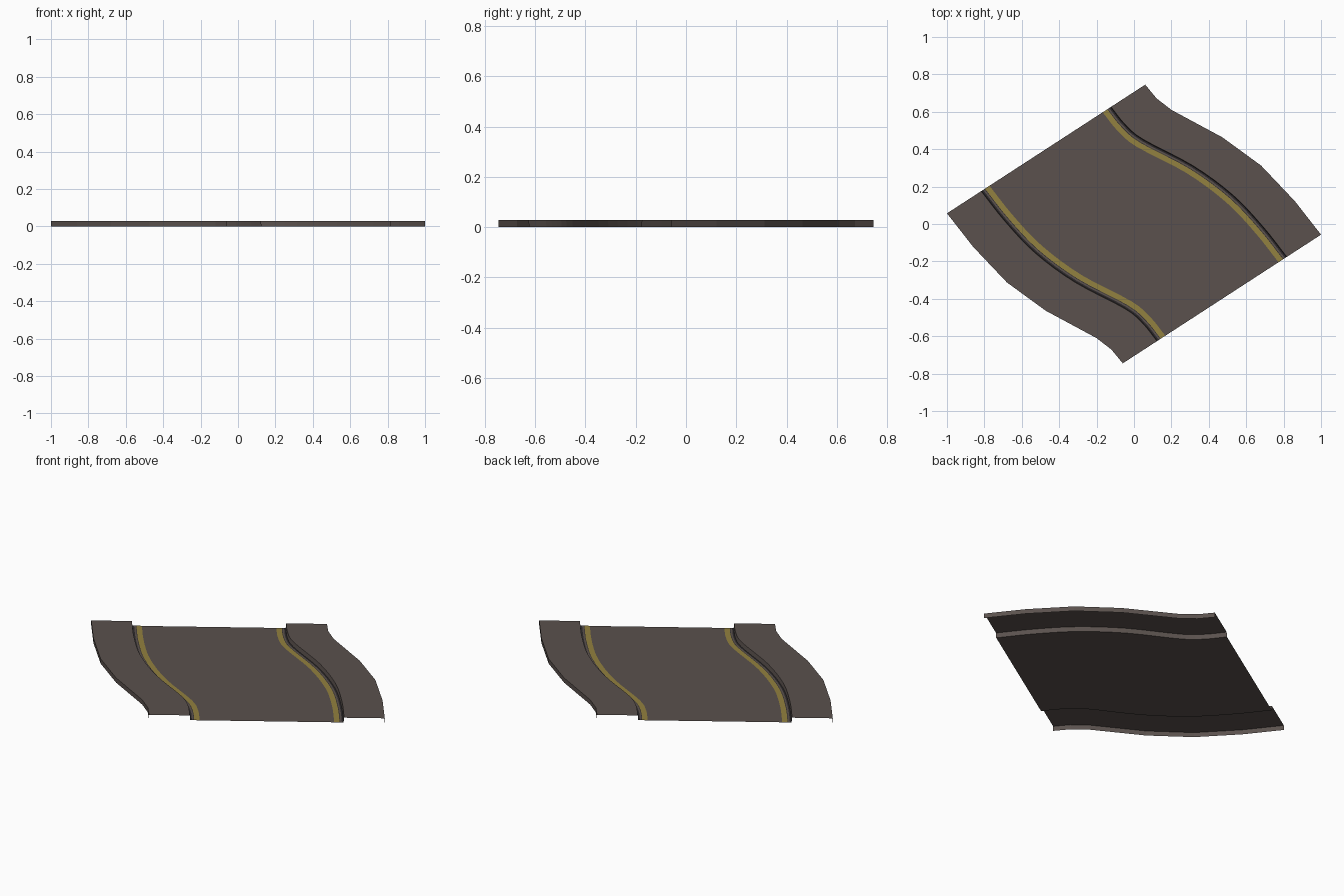
import bpy
from mathutils import Vector

if "Cube" in bpy.data.objects:
    bpy.data.objects.remove(bpy.data.objects["Cube"])


def material(name, rgb):
    m = bpy.data.materials.new(name)
    m.diffuse_color = (*rgb, 1)
    m.use_nodes = True
    m.node_tree.nodes["Principled BSDF"].inputs["Base Color"].default_value = m.diffuse_color
    return m


ASPHALT = material("brown grey asphalt", (0.103, 0.083, 0.075))
DARK = material("dark kerb joint", (0.026, 0.023, 0.025))
YELLOW = material("worn yellow paint", (0.29, 0.22, 0.050))

# Outer edge of the S-bend; the opposite edge is its half-turn copy
EDGE = [Vector(p) for p in ((0.06, 0.745), (0.12, 0.672), (0.20, 0.61), (0.473, 0.463),
                            (0.68, 0.312), (0.86, 0.122), (1.0, -0.057))]
SECTIONS = [(a, -b) for a, b in zip(EDGE, reversed(EDGE))]
STEPS = 4


def rail(d):
    """Line at distance d from the edge: straight-sided at the rim, smooth inside."""
    pts = []
    for a, b in SECTIONS:
        direction = (b - a).normalized()
        pts.append(a + direction * d if d >= 0 else b + direction * d)
    ext = [2 * pts[0] - pts[1]] + pts + [2 * pts[-1] - pts[-2]]
    out = []
    for i in range(len(pts) - 1):
        p0, p1, p2, p3 = ext[i:i + 4]
        for s in range(STEPS):
            t = s / STEPS
            if d == 0:
                out.append(p1.lerp(p2, t))
            else:
                out.append(0.5 * (2 * p1 + (p2 - p0) * t
                                  + (2 * p0 - 5 * p1 + 4 * p2 - p3) * t * t
                                  + (3 * p1 - p0 - 3 * p2 + p3) * t ** 3))
    return out + [pts[-1]]


def sweep(name, profile, mats, half_turn=False):
    """Sweep a (distance from edge, height) profile along the road."""
    sign = -1 if half_turn else 1
    rails = [(rail(d), z) for d, z in profile]
    n, rows = len(profile), len(rails[0][0])
    verts = [(sign * r[i].x, sign * r[i].y, z) for i in range(rows) for r, z in rails]
    faces = []
    for i in range(rows - 1):
        for j in range(n - 1):
            k = i * n + j
            faces.append((k, k + n, k + n + 1, k + 1)[::-1])
    mesh = bpy.data.meshes.new(name)
    mesh.from_pydata(verts, [], faces)
    used = list(dict.fromkeys(mats))
    for m in used:
        mesh.materials.append(m)
    for f in mesh.polygons:
        f.material_index = used.index(mats[f.index % (n - 1)])
        if f.normal.z < -0.01:
            f.flip()
    obj = bpy.data.objects.new(name, mesh)
    bpy.context.collection.objects.link(obj)
    return obj


H = 0.028
FOOT = 0.221  # distance from outer edge to the kerb foot

# Road bed on the ground
sweep("road", [(FOOT, 0.0), (-FOOT, 0.0)], [ASPHALT])

for side, turn in (("right", False), ("left", True)):
    # Raised pavement with its outer wall and kerb face
    sweep(side + "_pavement", [(0, 0), (0, H), (0.218, H), (FOOT, 0)], [ASPHALT] * 3, turn)
    # Gutter: dark joint, stone channel, thin dark joint
    sweep(side + "_gutter", [(FOOT, 0.001), (0.230, 0.001), (0.239, 0.001), (0.242, 0.001)],
          [DARK, ASPHALT, DARK], turn)
    # Painted yellow edge line
    sweep(side + "_edge_line", [(0.242, 0.001), (0.271, 0.001)], [YELLOW], turn)
